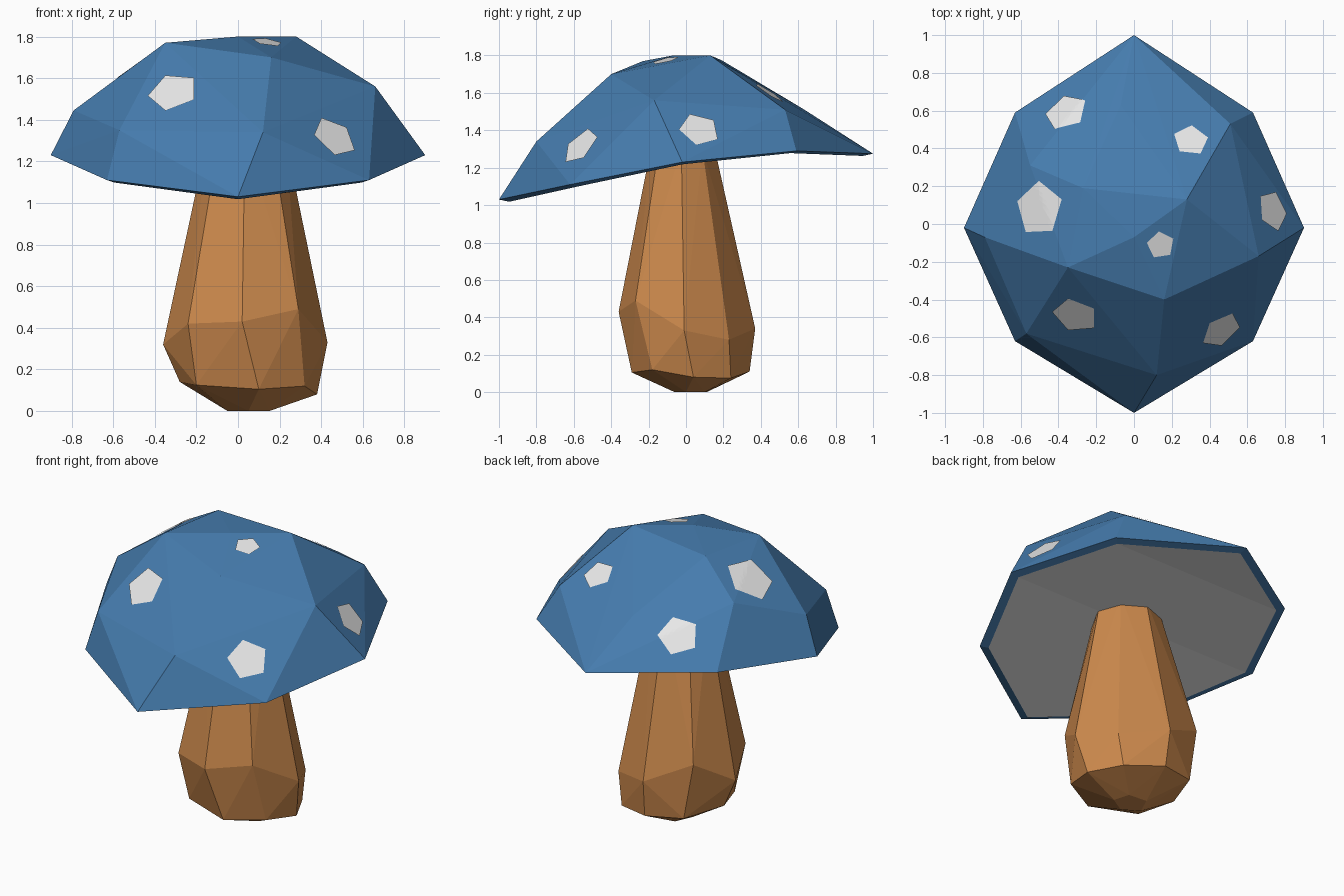
import bpy, bmesh, math
from mathutils import Vector
from mathutils.bvhtree import BVHTree

if "Cube" in bpy.data.objects:
    bpy.data.objects.remove(bpy.data.objects["Cube"])


def material(name, rgb):
    m = bpy.data.materials.new(name)
    m.diffuse_color = (*rgb, 1)
    m.use_nodes = True
    m.node_tree.nodes["Principled BSDF"].inputs["Base Color"].default_value = m.diffuse_color
    return m


BLUE = material("cap blue", (0.06, 0.2, 0.42))
BROWN = material("stem brown", (0.6, 0.25, 0.073))
WHITE = material("spot white", (0.8, 0.8, 0.8))


def finish(bm, name, *mats):
    me = bpy.data.meshes.new(name)
    bm.to_mesh(me)
    ob = bpy.data.objects.new(name, me)
    bpy.context.collection.objects.link(ob)
    for m in mats:
        me.materials.append(m)
    return ob


def hull(points):
    bm = bmesh.new()
    for p in points:
        bm.verts.new(p)
    bmesh.ops.convex_hull(bm, input=bm.verts[:])
    loose = [v for v in bm.verts if not v.link_faces]
    bmesh.ops.delete(bm, geom=loose, context='VERTS')
    bmesh.ops.recalc_face_normals(bm, faces=bm.faces[:])
    bm.normal_update()
    return bm


# Cap dome: mirrored rim, uneven shoulder and crown, upper half of their hull
right_rim = [(0, -1, 1.03), (0.63, -0.62, 1.11), (0.9, -0.02, 1.23),
             (0.63, 0.59, 1.29), (0, 1, 1.275)]
rim = right_rim + [(-x, y, z) for x, y, z in right_rim[3:0:-1]]
shoulder = [(-0.79, -0.07, 1.445), (-0.57, -0.58, 1.35), (0.12, -0.80, 1.34),
            (0.66, -0.17, 1.56), (0.51, 0.53, 1.51), (-0.07, 0.63, 1.512),
            (-0.55, 0.31, 1.60)]
crown = [(-0.35, -0.23, 1.77), (0.16, -0.40, 1.70), (0.28, 0.13, 1.80),
         (0, -0.07, 1.80), (-0.27, 0.19, 1.775)]
cap = hull(rim + shoulder + crown)
bmesh.ops.delete(cap, geom=[f for f in cap.faces if f.normal.z < 1e-4],
                 context='FACES')
cap.normal_update()
surface = BVHTree.FromBMesh(cap)

# Cap lip and pale underside, strips bent across the cap
outer = [cap.verts.new(p) for p in rim]
inner = [cap.verts.new((x * 0.94, y * 0.945, z - 0.012)) for x, y, z in rim]
for i in range(8):
    j = (i + 1) % 8
    cap.faces.new((outer[j], outer[i], inner[i], inner[j]))
for strip in ((0, 7, 1), (7, 6, 2, 1), (6, 5, 3, 2), (5, 4, 3)):
    cap.faces.new([inner[i] for i in strip]).material_index = 1
bmesh.ops.remove_doubles(cap, verts=cap.verts[:], dist=1e-4)
finish(cap, "cap", BLUE, WHITE)
cap.free()

# Stem: bulbous, uneven eight-sided column
foot = [(-0.05, 0.0, 0), (0.05, -0.06, 0), (0.15, 0.0, 0),
        (0.12, 0.1, 0), (0.0, 0.11, 0)]
low = [(0.10, -0.29, 0.105), (0.32, -0.18, 0.12), (0.38, 0.04, 0.08),
       (0.28, 0.24, 0.075), (0.05, 0.34, 0.11), (-0.18, 0.28, 0.13),
       (-0.28, 0.02, 0.14), (-0.2, -0.2, 0.125)]
belly = [(0.02, -0.36, 0.43), (0.29, -0.27, 0.49), (0.43, -0.01, 0.33),
         (0.31, 0.23, 0.28), (0.04, 0.37, 0.34), (-0.24, 0.27, 0.48),
         (-0.36, 0.02, 0.32), (-0.24, -0.25, 0.42)]
neck = [(0.04 + (x - 0.035) * 0.48, -0.02 + y * 0.47, 1.3) for x, y, z in belly]
stem = hull(foot + low + belly + neck)
finish(stem, "stem", BROWN)
stem.free()

# Spots: pentagon patches laid onto the dome (x, y, radius, turn)
spots = [(-0.36, 0.59, 0.12, 95), (0.30, 0.44, 0.095, 87),
         (-0.5, 0.08, 0.148, 90), (0.73, 0.07, 0.112, 5),
         (0.14, -0.11, 0.075, 97), (-0.31, -0.48, 0.125, 180),
         (0.46, -0.56, 0.118, 55)]
bm = bmesh.new()
for x, y, r, turn in spots:
    c, n, _, _ = surface.ray_cast(Vector((x, y, 3)), Vector((0, 0, -1)))
    samples = [surface.ray_cast(Vector((x + r * 0.7 * math.cos(a), y + r * 0.7 * math.sin(a), 3)),
                                Vector((0, 0, -1)))[1] for a in range(6)]
    n = sum((s for s in samples if s), n.copy()).normalized()
    u = (Vector((1, 0, 0)) - n * n.x).normalized()
    w = n.cross(u)
    patch = bmesh.new()
    ring = []
    for k in range(5):
        a = math.radians(turn + 72 * k)
        ring.append(patch.verts.new(c + (u * math.cos(a) + w * math.sin(a)) * r))
    mid = patch.verts.new(c)
    for k in range(5):
        patch.faces.new((mid, ring[k], ring[(k + 1) % 5]))
    bmesh.ops.subdivide_edges(patch, edges=patch.edges[:], cuts=5, use_grid_fill=True)
    for v in patch.verts:
        hit = surface.ray_cast(v.co + n * 0.5, -n)[0]
        if hit:
            v.co = hit + n * 0.006
    tmp = bpy.data.meshes.new("patch")
    patch.to_mesh(tmp)
    patch.free()
    bm.from_mesh(tmp)
    bpy.data.meshes.remove(tmp)
finish(bm, "cap_spots", WHITE)
bm.free()
